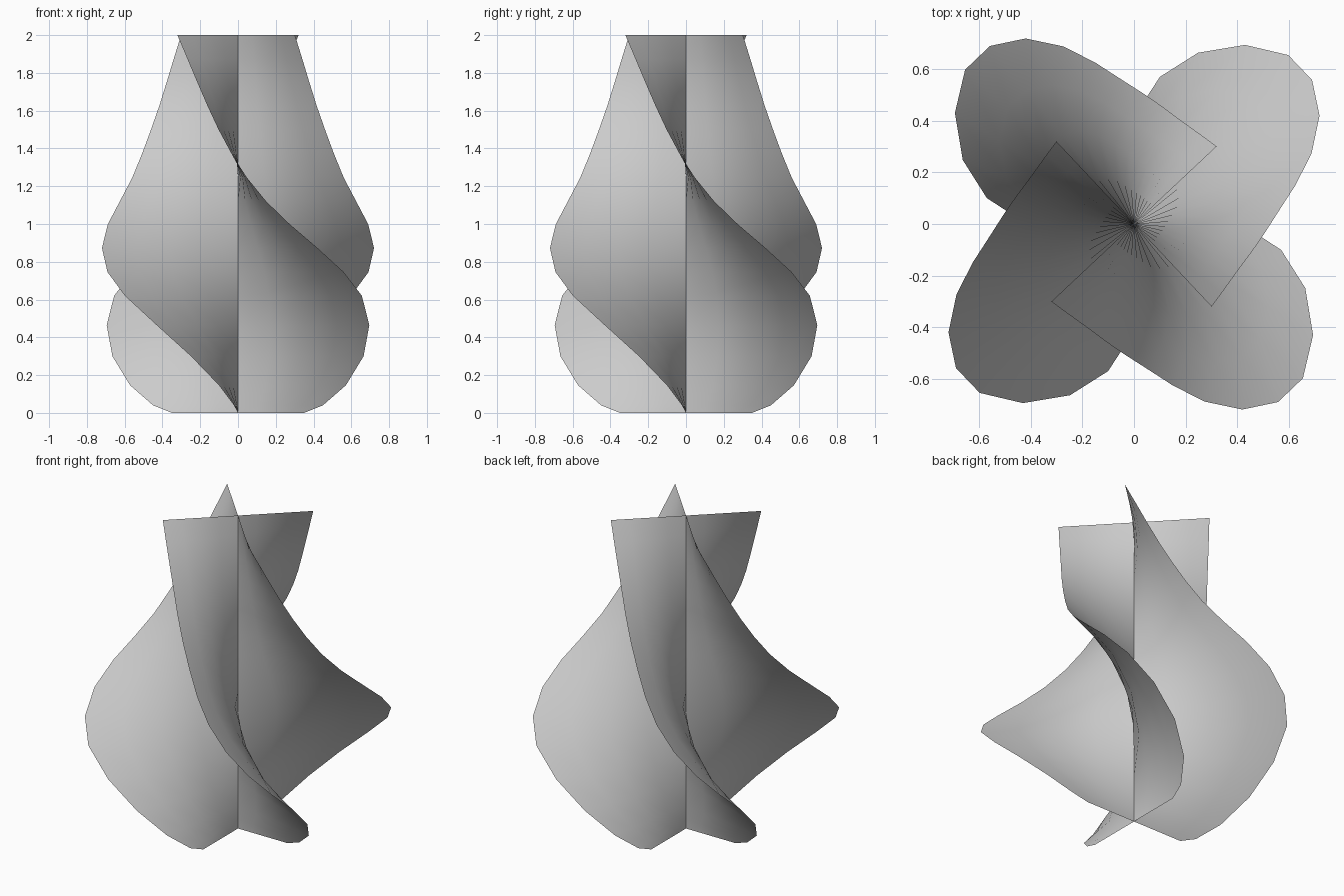
import bpy
import math

if "Cube" in bpy.data.objects:
    bpy.data.objects.remove(bpy.data.objects["Cube"])

TWIST = math.radians(68.4)   # clockwise twist per unit of height
RADIAL = 4                   # strips from axis to rim

# blade rim profile: (height, radius)
RIM = [(0, .35), (.04, .45), (.146, .58), (.30, .71), (.465, .818),
       (.62, .888), (.746, .889), (.873, .834), (1.0, .741), (1.12, .643),
       (1.245, .562), (1.375, .508), (1.5, .472), (1.625, .447),
       (1.75, .435), (1.875, .433), (2.0, .44)]


def make_blade(name, start):
    """Thin sheet swept from the axis out to the twisted rim."""
    verts, faces = [], []
    for z, r in RIM:
        a = start - TWIST * z
        for j in range(RADIAL + 1):
            d = r * j / RADIAL
            verts.append((d * math.cos(a), d * math.sin(a), z))
    n = RADIAL + 1
    for i in range(len(RIM) - 1):
        for j in range(RADIAL):
            k = i * n + j
            faces.append((k, k + 1, k + n + 1, k + n))
    mesh = bpy.data.meshes.new(name)
    mesh.from_pydata(verts, [], faces)
    mesh.polygons.foreach_set("use_smooth", [True] * len(faces))
    obj = bpy.data.objects.new(name, mesh)
    bpy.context.collection.objects.link(obj)


# four identical blades around the vertical axis
for b in range(4):
    make_blade(f"turbine_blade_{b + 1}", b * math.pi / 2)
